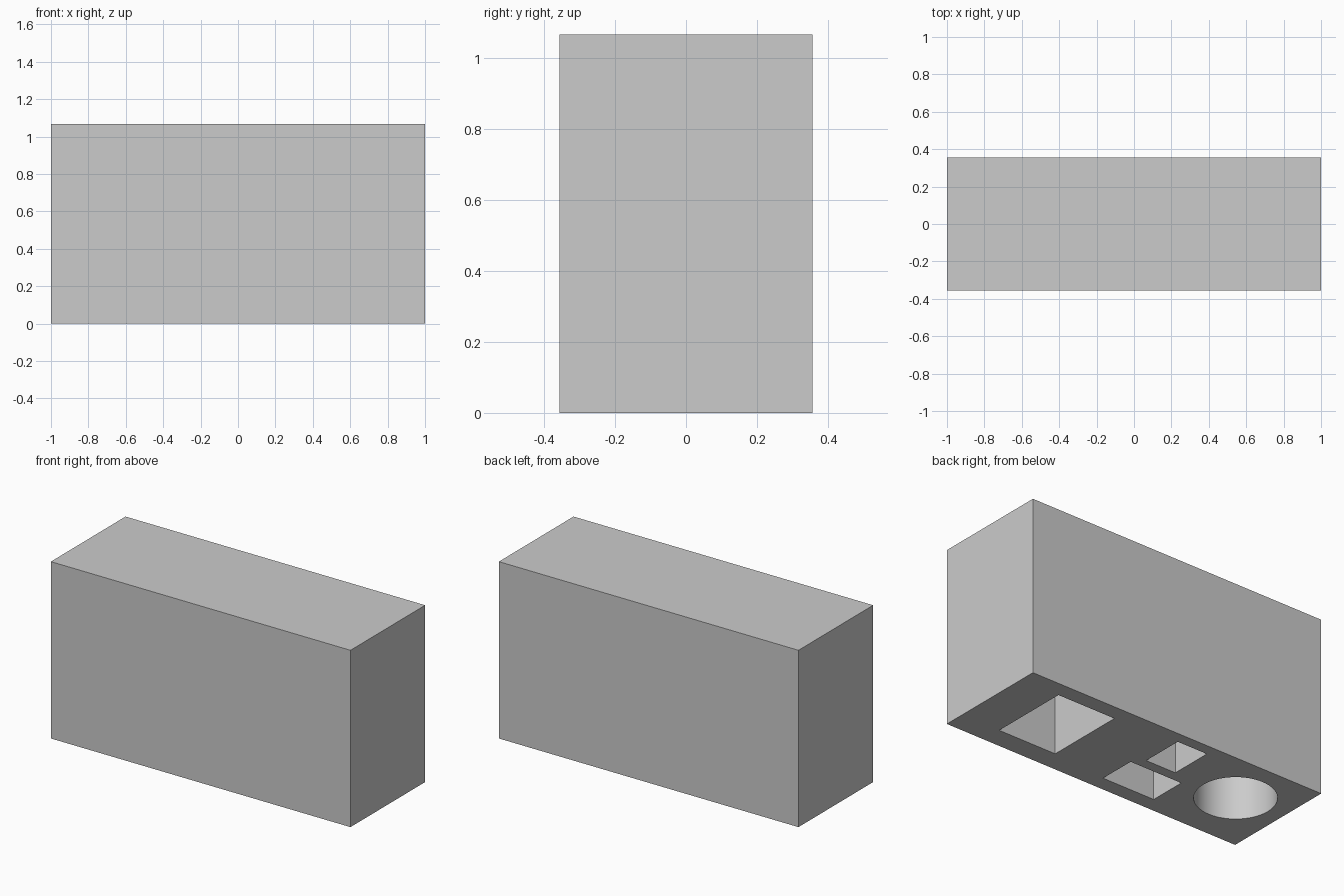
import bpy
import math

default_cube = bpy.data.objects.get("Cube")
if default_cube:
    bpy.data.objects.remove(default_cube, do_unlink=True)

HEIGHT = 1.067
POCKET_DEPTH = 0.95
OVERLAP = 0.1  # cutters reach below the underside

grey = bpy.data.materials.new("light_grey")
grey.use_nodes = True
grey.diffuse_color = (0.6, 0.6, 0.6, 1)
grey.node_tree.nodes["Principled BSDF"].inputs["Base Color"].default_value = grey.diffuse_color


def finish(name):
    obj = bpy.context.object
    obj.name = name
    bpy.ops.object.transform_apply(location=False, rotation=False, scale=True)
    obj.data.materials.append(grey)
    return obj


def box(name, x0, x1, y0, y1, z0, z1):
    bpy.ops.mesh.primitive_cube_add(
        size=1, location=((x0 + x1) / 2, (y0 + y1) / 2, (z0 + z1) / 2))
    bpy.context.object.scale = (x1 - x0, y1 - y0, z1 - z0)
    return finish(name)


def round_cutter(name, x, y, radius):
    bpy.ops.mesh.primitive_cylinder_add(
        vertices=64, radius=radius, depth=POCKET_DEPTH + OVERLAP,
        location=(x, y, (POCKET_DEPTH - OVERLAP) / 2))
    return finish(name)


# Solid block
block = box("block", -1, 1, -0.356, 0.356, 0, HEIGHT)

# Pockets opening on the underside
pockets = {
    "large_pocket": (0.355, 0.743, -0.229, 0.261),
    "small_pocket": (-0.264, -0.062, 0.027, 0.288),
    "wide_pocket": (-0.358, -0.007, -0.264, -0.036),
}
cutters = [box(name, *sides, -OVERLAP, POCKET_DEPTH) for name, sides in pockets.items()]
cutters.append(round_cutter("round_pocket", -0.682, 0.027, 0.223))

# Cut the pockets and remove the helpers
bpy.ops.object.select_all(action='DESELECT')
block.select_set(True)
bpy.context.view_layer.objects.active = block
for cutter in cutters:
    cutter.hide_render = True
    cut = block.modifiers.new(cutter.name, 'BOOLEAN')
    cut.operation = 'DIFFERENCE'
    cut.solver = 'EXACT'
    cut.object = cutter
    bpy.ops.object.modifier_apply(modifier=cut.name)
for cutter in cutters:
    bpy.data.objects.remove(cutter, do_unlink=True)

# Smooth round wall, crisp corners
bpy.ops.object.shade_smooth_by_angle(angle=math.radians(30))
